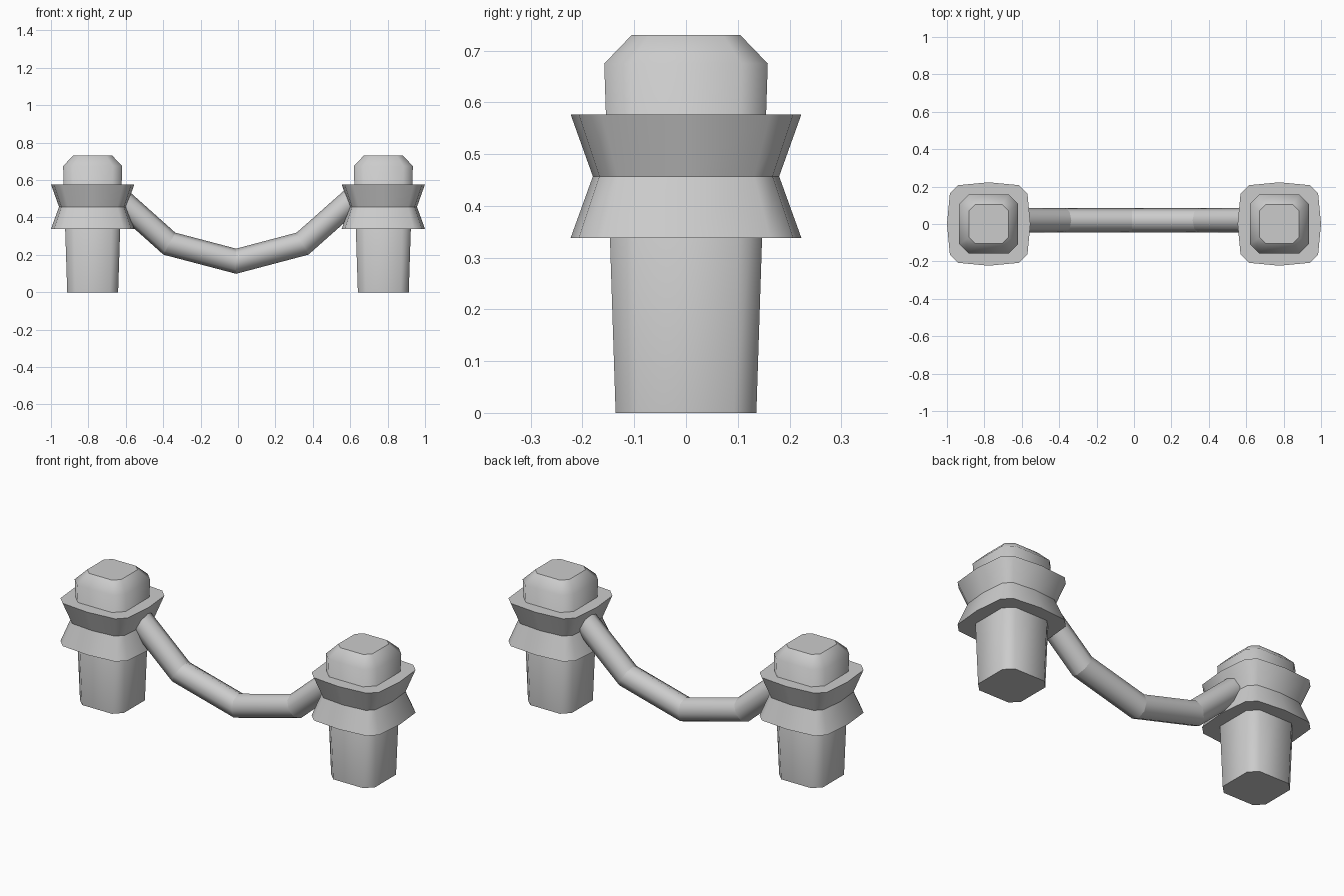
import bpy, bmesh, math
from mathutils import Vector

if "Cube" in bpy.data.objects:
    bpy.data.objects.remove(bpy.data.objects["Cube"])


def loft(name, rings, sharp=(), x=0.0):
    """Skin a list of point rings, cap both ends, smooth except for sharp rings."""
    bm = bmesh.new()
    loops = [[bm.verts.new(p) for p in ring] for ring in rings]
    n = len(loops[0])
    for a, b in zip(loops, loops[1:]):
        for i in range(n):
            j = (i + 1) % n
            bm.faces.new((a[i], a[j], b[j], b[i]))
    caps = [bm.faces.new(loops[0][::-1]), bm.faces.new(loops[-1])]
    bmesh.ops.recalc_face_normals(bm, faces=bm.faces)
    for f in bm.faces:
        f.smooth = f not in caps
    for f in caps:
        for e in f.edges:
            e.smooth = False
    for r in sharp:
        for i in range(n):
            bm.edges.get((loops[r][i], loops[r][(i + 1) % n])).smooth = False
    mesh = bpy.data.meshes.new(name)
    bm.to_mesh(mesh)
    bm.free()
    ob = bpy.data.objects.new(name, mesh)
    ob.location.x = x
    bpy.context.collection.objects.link(ob)
    return ob


def section(quarter, scale, z):
    """Repeat a quarter outline four times around the z axis."""
    pts = []
    for k in range(4):
        c, s = [(1, 0), (0, 1), (-1, 0), (0, -1)][k]
        pts += [(scale * (c * x - s * y), scale * (s * x + c * y), z) for x, y in quarter]
    return pts


POST = [(1, -0.68), (1, 0.68)]                       # chamfered square
COLLAR = [(1, 0), (0.93, 0.73), (0.73, 0.93)]        # bulged, chamfered square

for side, x in (("left", -0.777), ("right", 0.777)):
    # tapered post with a bevelled top
    loft(side + "_post", [section(POST, s, z) for s, z in
         ((0.136, 0), (0.158, 0.675), (0.105, 0.73))], x=x)
    # waisted collar
    loft(side + "_collar", [section(COLLAR, s, z) for s, z in
         ((0.223, 0.338), (0.18, 0.457), (0.223, 0.577))], sharp=[1], x=x)

# sagging rope between the posts, mitred at its bends
path = [Vector((x, 0.02, z)) for x, z in
        ((-0.63, 0.495), (-0.367, 0.26), (-0.01, 0.166), (0.345, 0.26), (0.61, 0.495))]
radius, sides = 0.065, 8
rings = []
for i, p in enumerate(path):
    d_in = (p - path[max(i - 1, 0)]).normalized()
    d_out = (path[min(i + 1, len(path) - 1)] - p).normalized()
    t = (d_in + d_out).normalized()
    up = Vector((-t.z, 0, t.x)) / max(t.dot(d_in), t.dot(d_out))
    ring = []
    for k in range(sides):
        a = 2 * math.pi * k / sides
        ring.append(p + radius * (math.cos(a) * Vector((0, 1, 0)) + math.sin(a) * up))
    rings.append(ring)
loft("rope", rings, sharp=range(1, len(path) - 1))
